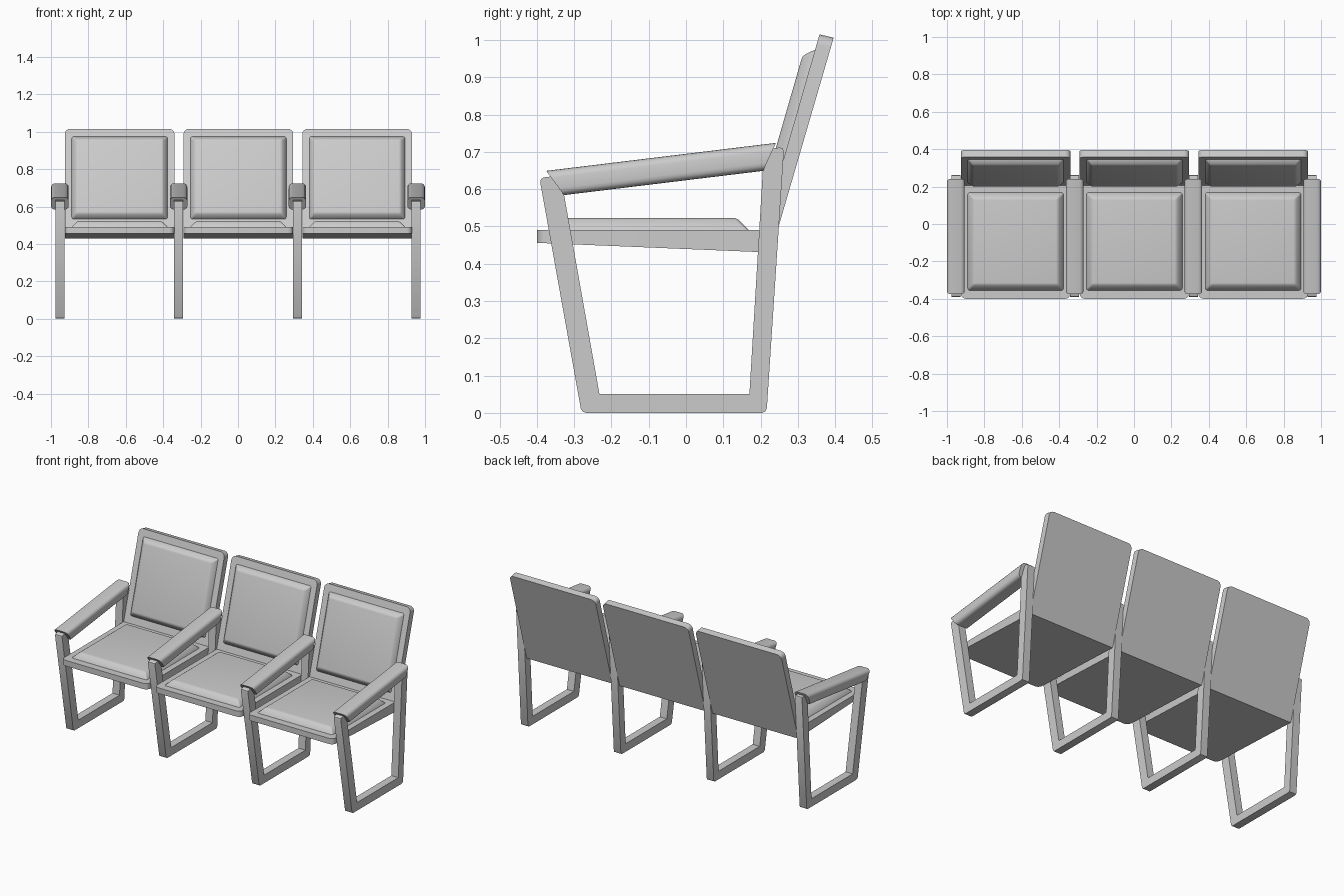
import bpy, bmesh, math
from mathutils import Vector

if "Cube" in bpy.data.objects:
    bpy.data.objects.remove(bpy.data.objects["Cube"])

PITCH = 0.635
FRAME_X = [(i - 1.5) * PITCH for i in range(4)]
SEAT_X = [(i - 1) * PITCH + 0.002 for i in range(3)]


def finish(bm, name, x):
    bmesh.ops.recalc_face_normals(bm, faces=bm.faces)
    me = bpy.data.meshes.new(name)
    bm.to_mesh(me)
    bm.free()
    ob = bpy.data.objects.new(name, me)
    bpy.context.collection.objects.link(ob)
    ob.location.x = x
    bpy.ops.object.select_all(action='DESELECT')
    ob.select_set(True)
    bpy.context.view_layer.objects.active = ob
    bpy.ops.object.shade_smooth_by_angle(angle=math.radians(35))
    return ob


def loft(rings, closed=False):
    """Skin a list of rings; capped, or joined end to start when closed."""
    bm = bmesh.new()
    vs = [[bm.verts.new(p) for p in r] for r in rings]
    n = len(rings[0])
    pairs = list(zip(vs, vs[1:]))
    if closed:
        pairs.append((vs[-1], vs[0]))
    else:
        bm.faces.new(vs[0])
        bm.faces.new(vs[-1])
    for a, b in pairs:
        for i in range(n):
            j = (i + 1) % n
            bm.faces.new((a[i], a[j], b[j], b[i]))
    return bm


def bevel(bm, test, offset, segments):
    edges = [e for e in bm.edges if test(*[v.co.copy() for v in e.verts])]
    bmesh.ops.bevel(bm, geom=edges, offset=offset, segments=segments,
                    profile=0.5, affect='EDGES', clamp_overlap=True)


# Leg frame: flat bar loop with mitred corners
def leg_frame(x):
    outer = [(-0.28, 0), (0.216, 0), (0.263, 0.713), (-0.393, 0.63)]
    inner = [(-0.232, 0.05), (0.17, 0.05), (0.206, 0.65), (-0.327, 0.585)]
    h = 0.024
    rings = [[(-h, *o), (h, *o), (h, *i), (-h, *i)] for o, i in zip(outer, inner)]
    bm = loft(rings, closed=True)
    corners = [Vector((0, *o)) for o in outer]
    bevel(bm, lambda a, b: abs(a.x - b.x) > 0.04 and
          any(((a + b) / 2 - c).length < 1e-4 for c in corners), 0.012, 2)
    finish(bm, "leg_frame", x)


# Armrest pad: rounded section between two slanted end planes
def armrest(x):
    w, h, r, seg = 0.047, 0.076, 0.022, 4
    section = []
    for k, (sx, sz) in enumerate([(1, 1), (-1, 1), (-1, -1), (1, -1)]):
        for s in range(seg + 1):
            t = math.pi / 2 * (k + s / seg)
            section.append((sx * (w - r) + r * math.cos(t),
                            (sz * (h / 2 - r) + r * math.sin(t)) / h + 0.5))
    rings = []
    for lo, hi in [(Vector((0, -0.327, 0.584)), Vector((0, -0.375, 0.649))),
                   (Vector((0, 0.207, 0.649)), Vector((0, 0.241, 0.724)))]:
        rings.append([lo.lerp(hi, v) + Vector((u, 0, 0)) for u, v in section])
    finish(loft(rings), "armrest", x)


# Seat shell: L profile with rounded free corners
def seat_shell(x):
    prof = [(-0.40, 0.456), (0.228, 0.430), (0.396, 1.006),
            (0.358, 1.015), (0.207, 0.491), (-0.40, 0.491)]
    bm = loft([[(s * 0.293, y, z) for y, z in prof] for s in (-1, 1)])
    bevel(bm, lambda a, b: abs(a.x - b.x) < 1e-4 and
          ((a.z > 1 and b.z > 1) or (a.y < -0.39 and b.y < -0.39)), 0.028, 4)
    finish(bm, "seat_shell", x)


# Cushion: raised panel with sloping sides, lying along a line in the side view
def cushion(name, x, start, end, normal, inset, height):
    a, b = Vector((0, *start)), Vector((0, *end))
    d = (b - a).normalized()
    n = Vector((0, *normal)).normalized()
    rings = []
    for i, h in [(0, -0.015), (0, 0), (inset, height)]:
        w = Vector((0.256 - i, 0, 0))
        lo, hi = a + d * i + n * h, b - d * i + n * h
        rings.append([lo - w, lo + w, hi + w, hi - w])
    bm = loft(rings)
    top = lambda p: (p - a).dot(n) > height * 0.9
    bevel(bm, lambda p, q: top(p) or top(q), 0.009, 3)
    finish(bm, name, x)


for x in FRAME_X:
    leg_frame(x)
    armrest(x)

for x in SEAT_X:
    seat_shell(x)
    cushion("seat_cushion", x, (-0.355, 0.491), (0.168, 0.491), (0, 1), 0.032, 0.032)
    cushion("back_cushion", x, (0.219, 0.533), (0.346, 0.974), (-0.961, 0.277), 0.025, 0.028)
